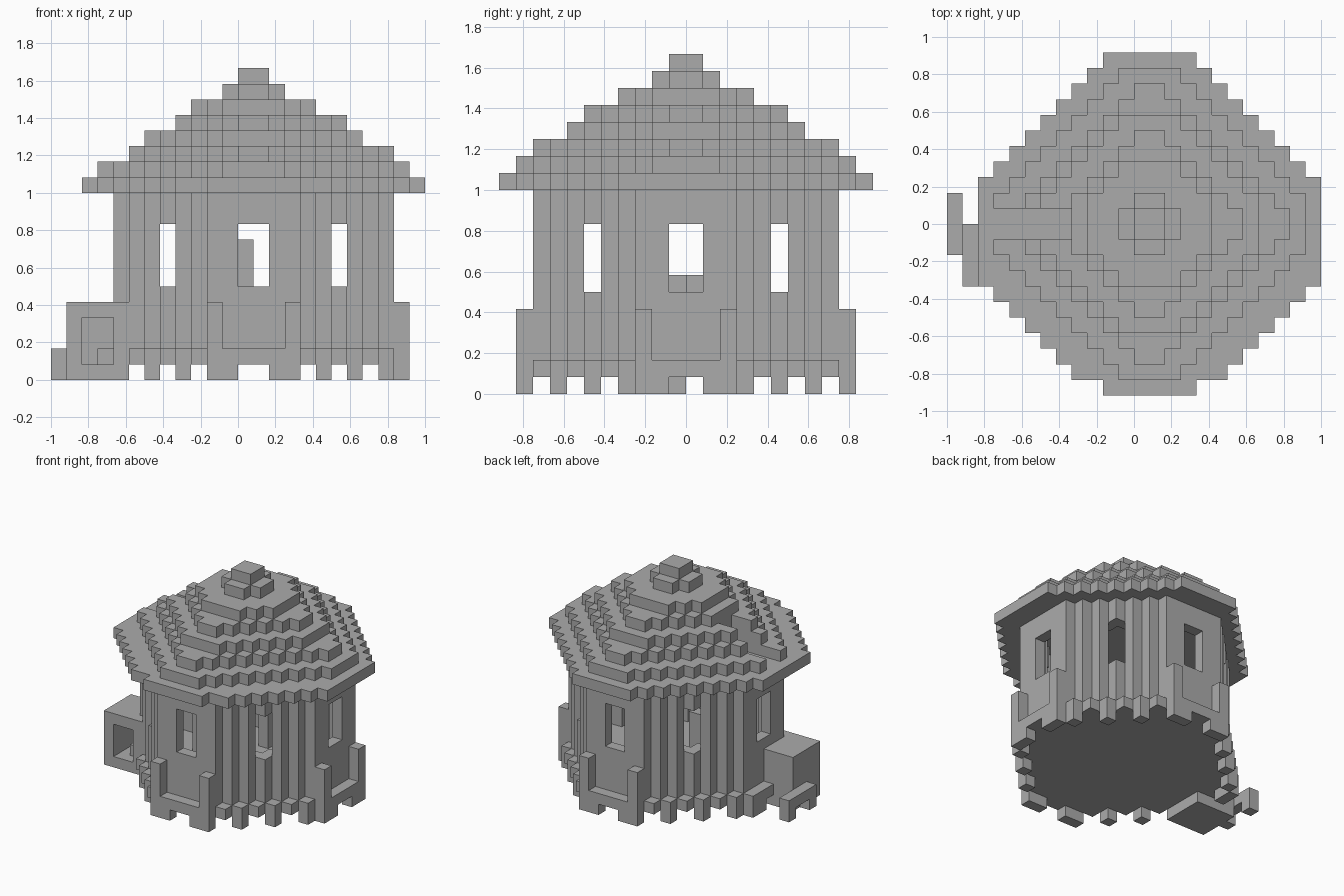
import bpy
import bmesh
import math

if "Cube" in bpy.data.objects:
    bpy.data.objects.remove(bpy.data.objects["Cube"], do_unlink=True)

UNIT = 1 / 12          # edge length of one block
REACH = range(-13, 13)

stone = bpy.data.materials.new("plain grey")
stone.use_nodes = True
grey = (0.41, 0.41, 0.41, 1)
stone.diffuse_color = grey
stone.node_tree.nodes["Principled BSDF"].inputs["Base Color"].default_value = grey


def ring(i):
    """Distance from the house axis to the outer side of a block."""
    return i + 1 if i >= 0 else -i


def octagon(size, corner):
    """Stepped octagon of blocks: half width and cut-corner limit."""
    return {(i, j) for i in REACH for j in REACH
            if max(ring(i), ring(j)) <= size and ring(i) + ring(j) <= corner}


def stack(plan, low, high):
    return {(i, j, k) for i, j in plan for k in range(low, high)}


def block(x0, x1, y0, y1, z0, z1):
    return stack({(i, j) for i in range(x0, x1) for j in range(y0, y1)}, z0, z1)


def build(name, cells):
    """Skin a set of blocks with its exposed faces and merge flat areas."""
    bm = bmesh.new()
    points = {}

    def vert(p):
        if p not in points:
            points[p] = bm.verts.new(((p[0] + 1) * UNIT, p[1] * UNIT, p[2] * UNIT))
        return points[p]

    for cell in cells:
        for axis in range(3):
            for side in (0, 1):
                near = list(cell)
                near[axis] += 2 * side - 1
                if tuple(near) in cells:
                    continue
                a, b = (axis + 1) % 3, (axis + 2) % 3
                loop = []
                for da, db in ((0, 0), (1, 0), (1, 1), (0, 1)):
                    p = list(cell)
                    p[axis] += side
                    p[a] += da
                    p[b] += db
                    loop.append(vert(tuple(p)))
                bm.faces.new(loop if side else loop[::-1])
    bmesh.ops.dissolve_limit(bm, angle_limit=math.radians(1),
                             verts=bm.verts[:], edges=bm.edges[:])
    mesh = bpy.data.meshes.new(name)
    bm.to_mesh(mesh)
    bm.free()
    mesh.materials.append(stone)
    obj = bpy.data.objects.new(name, mesh)
    bpy.context.collection.objects.link(obj)
    return obj


# Floor plate and the feet under its rim
floor = octagon(10, 13)
build("floor_plate", stack(floor, 1, 2))
foot_rings = {(2, 10), (3, 10), (5, 8), (7, 6), (9, 4), (10, 2), (10, 3)}
build("feet", stack({c for c in floor if (ring(c[0]), ring(c[1])) in foot_rings}, 0, 1))

# Hollow walls with four wide windows and four corner slits
walls = stack(octagon(9, 12) - octagon(8, 10), 2, 12)


def is_window(i, j, k):
    a, b = sorted((ring(i), ring(j)))
    return 6 <= k < 10 and (a == 1 or (a >= 5 and b <= 6))


walls = {c for c in walls if not is_window(*c)}
build("walls", walls)

# Low posts flanking the front, back and left windows
posts = set()
for s in (-3, 2):
    for y in (-10, 9):
        posts |= block(s, s + 1, y, y + 1, 2, 5)
    posts |= block(9, 10, s, s + 1, 2, 5)
build("window_posts", posts)

# Stepped roof, with a channel on the right side
eaves = octagon(11, 14) | {(i, j) for i, j in octagon(11, 15) if -11 < j < 0}
roof = stack(eaves, 12, 13)
tiers = ((10, 12), (9, 10), (7, 9), (6, 7), (4, 6), (2, 3), (1, 2))
for n, (size, corner) in enumerate(tiers):
    roof |= stack(octagon(size, corner), 13 + n, 14 + n)
roof -= block(-11, -5, -1, 1, 13, 17)
build("roof", roof)

# Open-fronted side box and the small step beside it
box = block(-12, -8, -4, 0, 0, 5) - block(-11, -9, -4, -1, 1, 4)
build("side_box", box - walls - stack(floor, 1, 2))
step = block(-13, -12, -2, 2, 1, 2)
for y in (-2, 1):
    step |= block(-13, -12, y, y + 1, 0, 1)
build("side_step", step)

# Furniture inside
build("inner_post", block(-1, 0, 3, 4, 2, 9))
build("inner_seat", block(-5, -3, -1, 1, 2, 7) | block(-3, -2, 0, 1, 2, 7)
      - block(-3, -2, 0, 1, 7, 8))
